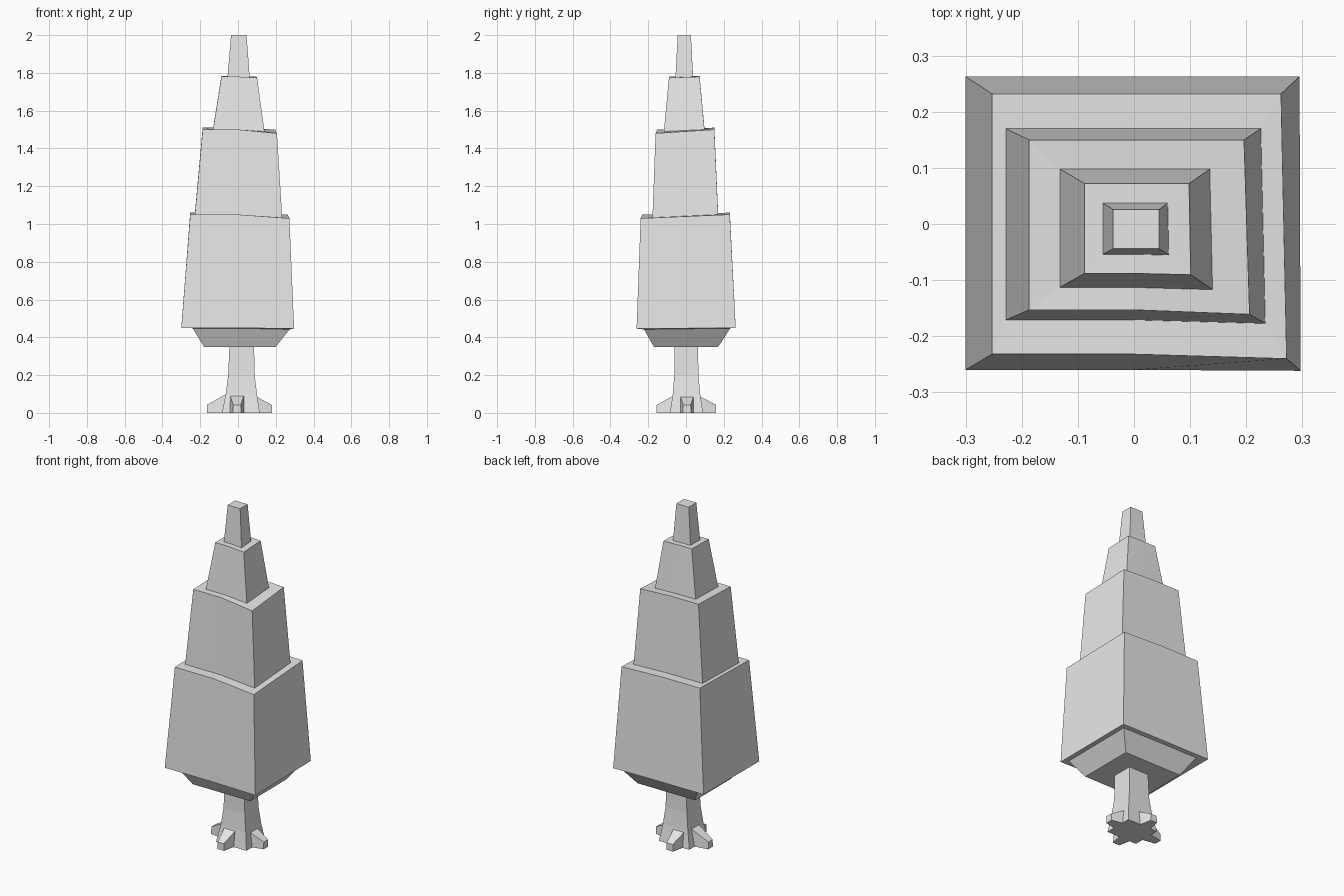
import bpy
import bmesh

cube = bpy.data.objects.get("Cube")
if cube:
    bpy.data.objects.remove(cube, do_unlink=True)

GREY = (0.8, 0.8, 0.8, 1)
grey = bpy.data.materials.new("plain_grey")
grey.use_nodes = True
grey.diffuse_color = GREY
grey.node_tree.nodes["Principled BSDF"].inputs["Base Color"].default_value = GREY


def loft(name, rings):
    """Join equal-sized point loops into a capped solid."""
    bm = bmesh.new()
    loops = [[bm.verts.new(p) for p in ring] for ring in rings]
    for a, b in zip(loops, loops[1:]):
        for i in range(len(a)):
            j = (i + 1) % len(a)
            bm.faces.new((a[i], a[j], b[j], b[i]))
    bm.faces.new(loops[0][::-1])
    bm.faces.new(loops[-1])
    bmesh.ops.recalc_face_normals(bm, faces=bm.faces)
    mesh = bpy.data.meshes.new(name)
    bm.to_mesh(mesh)
    bm.free()
    mesh.materials.append(grey)
    obj = bpy.data.objects.new(name, mesh)
    bpy.context.collection.objects.link(obj)
    return obj


def tier_ring(left, right, front, back, z, skew):
    """Rectangle with bent long sides and a dropped, pulled-out front corner."""
    return [(left, front, z), (0, front, z),
            (right + skew, front - 0.8 * skew, z - 2 * skew),
            (right, back, z), (0, back, z + skew), (left, back, z + skew)]


def box_ring(left, right, front, back, z):
    return [(left, front, z), (right, front, z), (right, back, z), (left, back, z)]


# Stepped foliage, from the underside to the tip
foliage = [
    (-0.18, 0.20, -0.17, 0.17, 0.35, 0),
    (-0.24, 0.27, -0.22, 0.235, 0.448, 0.003),
    (-0.30, 0.295, -0.26, 0.263, 0.45, 0.002),
    (-0.253, 0.262, -0.232, 0.232, 1.05, 0.01),
    (-0.228, 0.226, -0.171, 0.17, 1.05, 0.008),
    (-0.187, 0.196, -0.153, 0.15, 1.50, 0.01),
    (-0.132, 0.135, -0.113, 0.098, 1.50, 0.005),
    (-0.088, 0.098, -0.088, 0.072, 1.78, 0.003),
    (-0.055, 0.06, -0.054, 0.037, 1.78, 0.002),
    (-0.037, 0.045, -0.044, 0.026, 2.0, 0),
]
loft("foliage", [tier_ring(*r) for r in foliage])

# Trunk with a flared foot
trunk = [
    (-0.085, 0.115, -0.085, 0.09, 0),
    (-0.065, 0.10, -0.07, 0.075, 0.10),
    (-0.052, 0.088, -0.062, 0.066, 0.20),
    (-0.045, 0.085, -0.06, 0.063, 0.36),
]
loft("trunk", [box_ring(*r) for r in trunk])


def root(name, direction, centre, inner, tip, height):
    """Wedge running outwards along one axis, narrowing towards its tip."""
    dx, dy = direction

    def section(distance, half, top):
        flat = [(-half, 0), (half, 0), (half * 0.9, top), (-half * 0.9, top)]
        return [(dx * distance + abs(dy) * (centre + s),
                 dy * distance + abs(dx) * (centre + s), z) for s, z in flat]

    loft(name, [section(inner, 0.042, height), section(tip, 0.022, 0.042)])


# Four roots around the foot
root("root_left", (1, 0), 0.005, 0.08, 0.18, 0.095)
root("root_right", (-1, 0), 0.005, 0.05, 0.165, 0.107)
root("root_front", (0, -1), -0.005, 0.06, 0.155, 0.095)
root("root_back", (0, 1), -0.005, 0.06, 0.16, 0.095)
